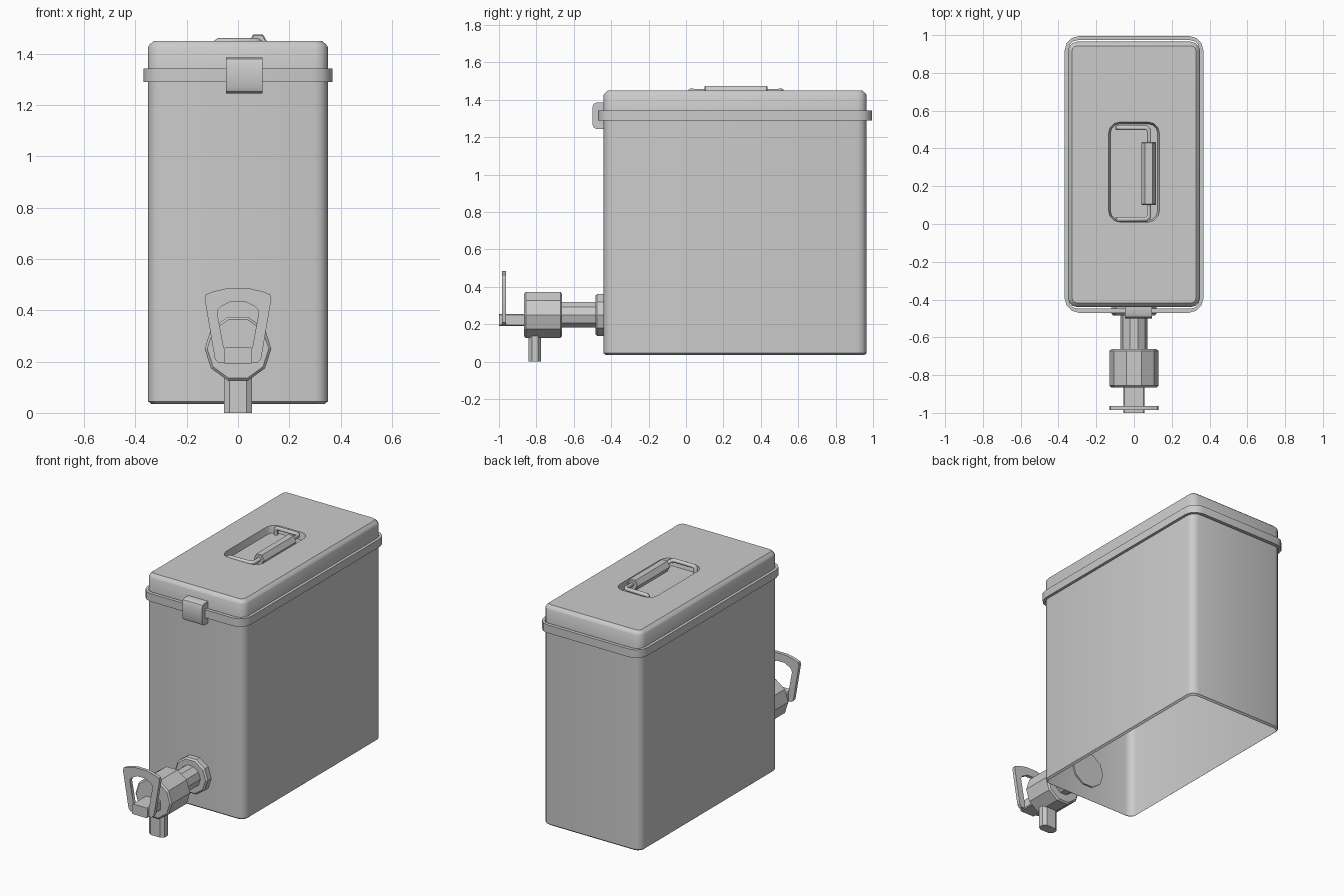
import bpy, bmesh, math
from mathutils import Vector

if "Cube" in bpy.data.objects:
    bpy.data.objects.remove(bpy.data.objects["Cube"])


def finish(ob, angle=35):
    bpy.ops.object.select_all(action='DESELECT')
    ob.select_set(True)
    bpy.context.view_layer.objects.active = ob
    bpy.ops.object.shade_smooth_by_angle(angle=math.radians(angle))
    return ob


def skin(name, rings, cap_start=True, cap_end=True, loop=False, angle=35):
    """Join equal-sized rings of points with quads."""
    bm = bmesh.new()
    vs = [[bm.verts.new(p) for p in r] for r in rings]
    n = len(vs[0])
    pairs = list(zip(vs, vs[1:])) + ([(vs[-1], vs[0])] if loop else [])
    for a, b in pairs:
        for i in range(n):
            j = (i + 1) % n
            bm.faces.new((a[i], a[j], b[j], b[i]))
    if cap_start and not loop:
        bm.faces.new(vs[0][::-1])
    if cap_end and not loop:
        bm.faces.new(vs[-1])
    bmesh.ops.recalc_face_normals(bm, faces=bm.faces)
    me = bpy.data.meshes.new(name)
    bm.to_mesh(me)
    bm.free()
    ob = bpy.data.objects.new(name, me)
    bpy.context.collection.objects.link(ob)
    return finish(ob, angle)


def rrect(cy, hx, hy, r, z, seg=3):
    """Horizontal rounded rectangle centred on (0, cy)."""
    pts = []
    for k, (sx, sy) in enumerate(((1, 1), (-1, 1), (-1, -1), (1, -1))):
        for i in range(seg + 1):
            a = math.pi / 2 * (k + i / seg)
            pts.append((sx * (hx - r) + r * math.cos(a),
                        cy + sy * (hy - r) + r * math.sin(a), z))
    return pts


def lathe_y(name, profile, n, cx=0.0, cz=0.25, **kw):
    """Faceted part along y from (y, radius) pairs."""
    rings = [[(cx + r * math.cos(math.tau * i / n), y, cz + r * math.sin(math.tau * i / n))
              for i in range(n)] for y, r in profile]
    return skin(name, rings, angle=20, **kw)


CY, HX, HY = 0.2625, 0.35, 0.7025


def shell(inset, z, r=0.05):
    return rrect(CY, HX - inset, HY - inset, max(r - inset, 0.01), z)


# Container walls, open underneath
skin("container_body", [shell(0.012, 0.035), shell(0.0, 0.045), shell(0.0, 1.31)],
     cap_start=False, cap_end=False)

# Lid with chamfered edge and handle recess
skin("lid", [shell(0.0, 1.31), shell(0.0, 1.425), shell(0.006, 1.435), shell(0.022, 1.449),
             rrect(0.275, 0.135, 0.265, 0.06, 1.449),
             rrect(0.275, 0.125, 0.255, 0.05, 1.405)], cap_start=False)

# Rim band around the joint
skin("rim_band", [shell(0.004, 1.29), shell(-0.018, 1.29, 0.06), shell(-0.018, 1.342, 0.06),
                  shell(0.004, 1.342)], loop=True)
bpy.data.objects["rim_band"].scale = (1.0, 1.017, 1.0)
bpy.data.objects["rim_band"].location.y = -0.0045

# Latch: rounded side profile swept across x
prof = [(-0.435, 1.245), (-0.48, 1.245), (-0.493, 1.252), (-0.5, 1.268),
        (-0.5, 1.362), (-0.493, 1.378), (-0.48, 1.385), (-0.435, 1.385)]
skin("latch", [[(x, y, z) for y, z in prof] for x in (-0.047, 0.095)])

# Lid handle: bent wire and faceted grip
half = [(-0.085, 0.025, 1.40), (-0.085, 0.025, 1.44), (-0.075, 0.025, 1.447),
        (0.065, 0.025, 1.447), (0.08, 0.04, 1.445)]
path = half + [(x, 0.535 - y, z) for x, y, z in reversed(half)]
cu = bpy.data.curves.new("handle_wire", 'CURVE')
cu.dimensions = '3D'
cu.bevel_depth = 0.014
cu.bevel_resolution = 1
cu.use_fill_caps = True
sp = cu.splines.new('POLY')
sp.points.add(len(path) - 1)
for p, co in zip(sp.points, path):
    p.co = (*co, 1)
wire = bpy.data.objects.new("handle_wire", cu)
bpy.context.collection.objects.link(wire)
lathe_y("handle_grip", [(0.10, 0.033), (0.105, 0.038), (0.43, 0.038), (0.435, 0.033)],
        6, cx=0.078, cz=1.442)

# Tap: flange, pipe and valve body
lathe_y("tap_flange", [(-0.43, 0.118), (-0.475, 0.118), (-0.485, 0.108)], 10)
lathe_y("tap_pipe", [(-0.47, 0.072), (-0.68, 0.072)], 10)
lathe_y("valve_body", [(-0.663, 0.12), (-0.672, 0.13), (-0.856, 0.13), (-0.865, 0.12)], 10)

# Spout: flattened octagonal tube
skin("tap_spout", [[(sx * 0.055, -0.808 + sy * 0.033, z) for sx, sy in
                    ((1, -.5), (1, .5), (.6, 1), (-.6, 1), (-1, .5), (-1, -.5), (-.6, -1), (.6, -1))]
                   for z in (0.0, 0.17)], angle=20)

# Lever stem
stem = [(-0.055, 0.196), (-0.049, 0.19), (0.049, 0.19), (0.055, 0.196),
        (0.055, 0.249), (0.049, 0.255), (-0.049, 0.255), (-0.055, 0.249)]
skin("lever_stem", [[(x, y, z) for x, z in stem] for y in (-1.0, -0.85)])


# Lever loop: tapered flat ring
def mirrored(pts):
    return pts + [(-x, z) for x, z in reversed(pts)]


outer = mirrored([(0.075, 0.195), (0.09, 0.21), (0.13, 0.445), (0.125, 0.462), (0.10, 0.472), (0.04, 0.486)])
inner = mirrored([(0.045, 0.235), (0.055, 0.25), (0.08, 0.385), (0.078, 0.402), (0.065, 0.415), (0.027, 0.434)])
skin("lever_loop", [[(x, y, z) for x, z in o] for o, y in
                    ((outer, -0.985), (outer, -0.963), (inner, -0.963), (inner, -0.985))], loop=True)
